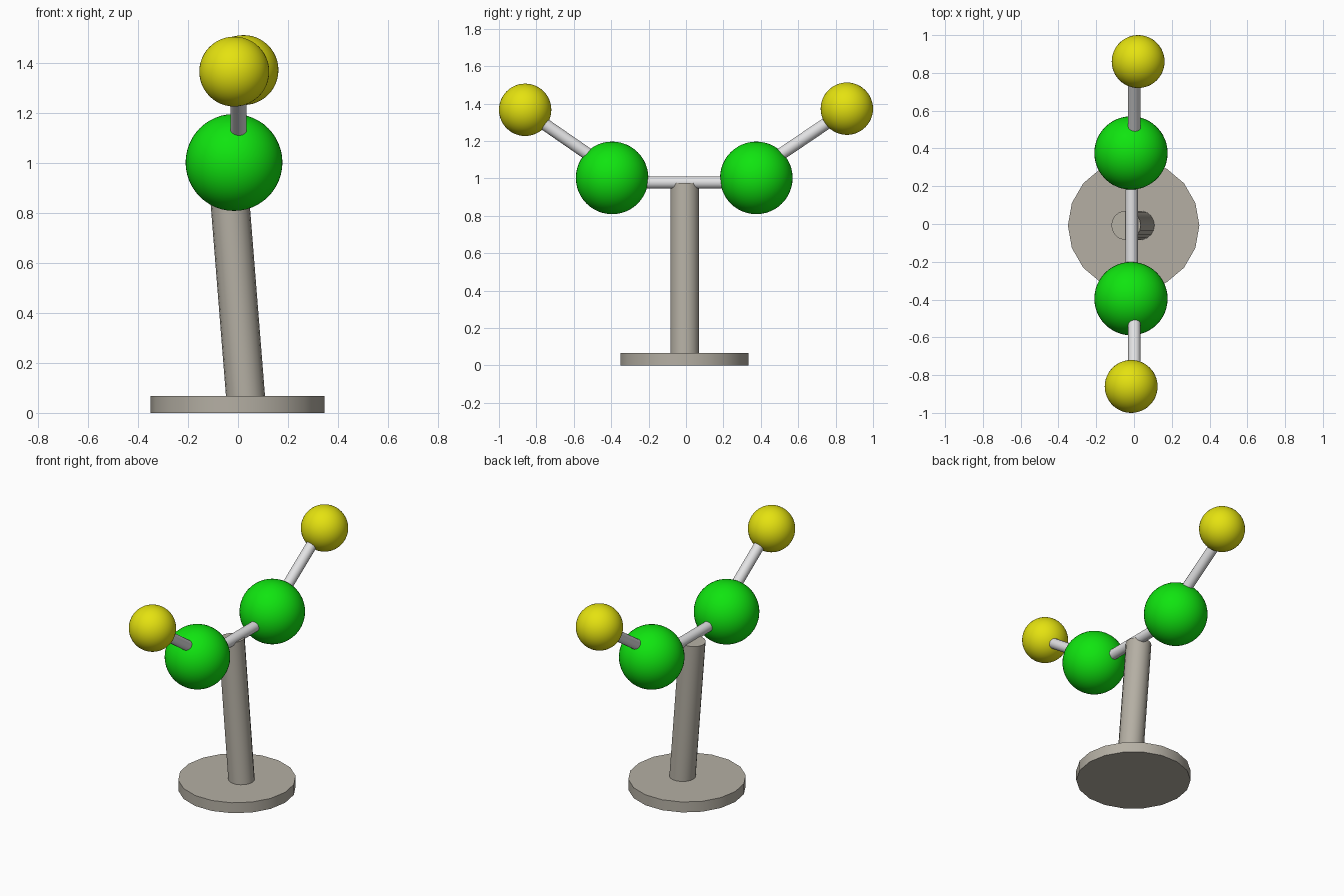
import bpy
import math
from mathutils import Vector, Matrix

if "Cube" in bpy.data.objects:
    bpy.data.objects.remove(bpy.data.objects["Cube"])


def material(name, rgb):
    m = bpy.data.materials.new(name)
    m.diffuse_color = (*rgb, 1)
    m.use_nodes = True
    m.node_tree.nodes["Principled BSDF"].inputs["Base Color"].default_value = m.diffuse_color
    return m


STONE = material("warm grey", (0.46, 0.43, 0.37))
WHITE = material("light grey", (0.76, 0.76, 0.77))
GREEN = material("green", (0.005, 0.78, 0.005))
YELLOW = material("yellow", (0.78, 0.76, 0.005))


def finish(name, mat):
    ob = bpy.context.object
    ob.name = name
    ob.data.materials.append(mat)
    bpy.ops.object.shade_smooth_by_angle(angle=math.radians(30))
    return ob


def rod(name, a, b, radius, sides, mat):
    """Cylinder from point a to point b."""
    a, b = Vector(a), Vector(b)
    bpy.ops.mesh.primitive_cylinder_add(vertices=sides, radius=radius, depth=(b - a).length)
    ob = finish(name, mat)
    # start the ring of corners on the x axis, then aim the rod
    ob.data.transform(Matrix.Rotation(math.pi / 2, 4, 'Z'))
    ob.rotation_euler = Vector((0, 0, 1)).rotation_difference(b - a).to_euler()
    ob.location = (a + b) / 2


def ball(name, centre, radius, mat):
    bpy.ops.mesh.primitive_uv_sphere_add(segments=48, ring_count=24, radius=radius, location=centre)
    finish(name, mat)


# Stand: round foot and leaning post
rod("foot", (-0.002, -0.008, 0), (-0.002, -0.008, 0.068), 0.348, 18, STONE)
rod("post", (0.033, -0.007, 0.03), (-0.042, -0.007, 0.97), 0.078, 18, STONE)

# Crossbar between the two large balls
rod("crossbar", (-0.013, -0.394, 0.978), (-0.013, 0.376, 0.978), 0.033, 18, WHITE)

# Each side: large ball, sloping arm, small ball
sides = [("front", -0.395, -0.860, -0.015, 1.367),
         ("back", 0.376, 0.860, 0.022, 1.373)]
for label, inner_y, outer_y, outer_x, outer_z in sides:
    ball(label + "_large_ball", (-0.016, inner_y, 1.003), 0.194, GREEN)
    rod(label + "_arm", (0.002, inner_y, 1.041), (0.002, outer_y, outer_z - 0.005),
        0.033, 18, WHITE)
    ball(label + "_small_ball", (outer_x, outer_y, outer_z), 0.14, YELLOW)
